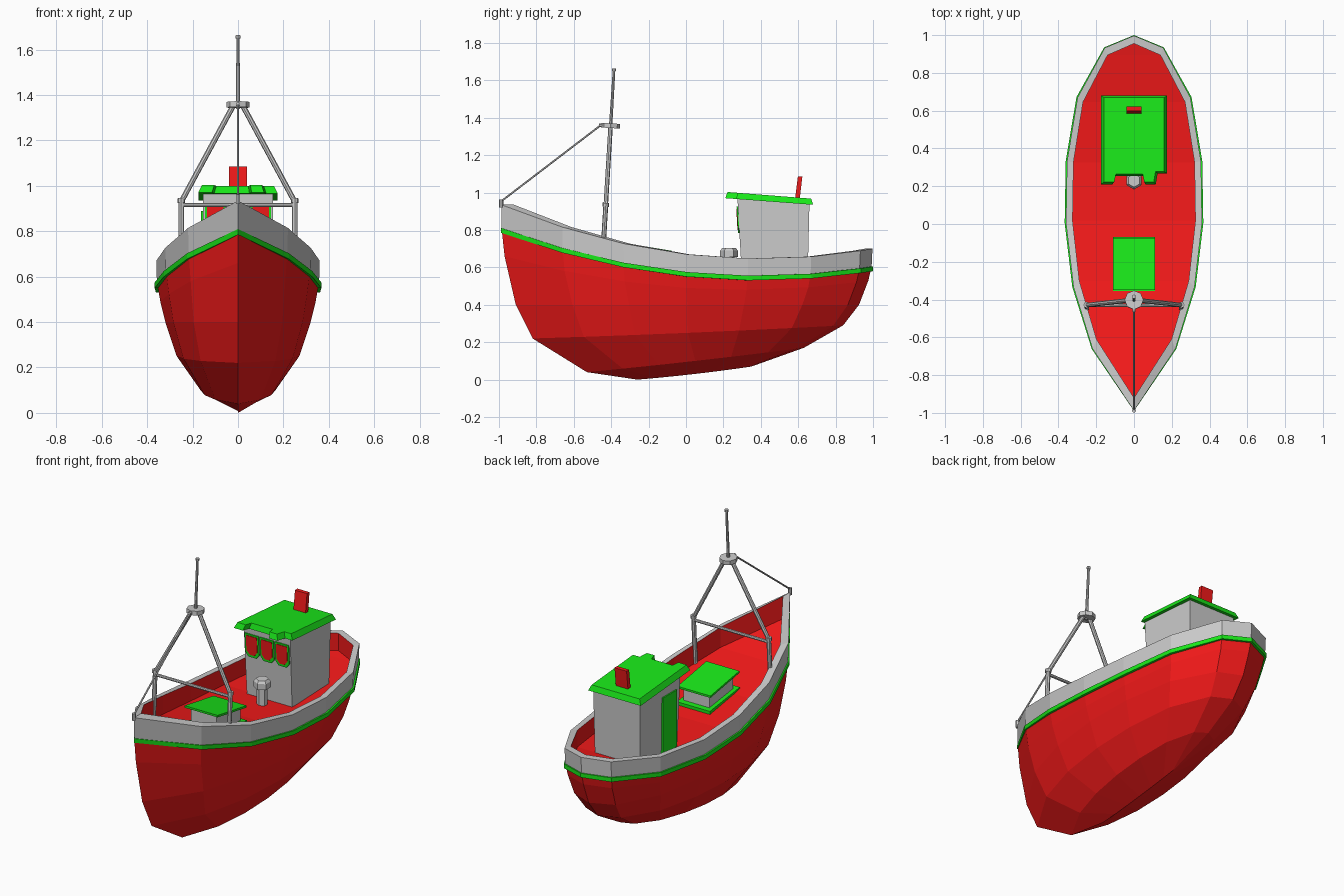
import bpy, bmesh
from mathutils import Vector

if "Cube" in bpy.data.objects:
    bpy.data.objects.remove(bpy.data.objects["Cube"])

COLOURS = {"red": (0.9, 0.01, 0.01, 1), "green": (0.01, 0.8, 0.01, 1)}
MATS = {}


def paint(obj, colour):
    if colour:
        if colour not in MATS:
            MATS[colour] = bpy.data.materials.new(colour)
            MATS[colour].diffuse_color = COLOURS[colour]
        obj.data.materials.append(MATS[colour])


def loft(name, rings, colour=None, caps=False):
    """Skin a stack of closed rings, optionally capping both ends."""
    bm = bmesh.new()
    rows = [[bm.verts.new(p) for p in r] for r in rings]
    n = len(rows[0])
    for a, b in zip(rows, rows[1:]):
        for i in range(n):
            j = (i + 1) % n
            bm.faces.new((a[i], a[j], b[j], b[i]))
    if caps:
        bm.faces.new(rows[0][::-1])
        bm.faces.new(rows[-1])
    bmesh.ops.remove_doubles(bm, verts=bm.verts, dist=1e-5)
    if caps:
        bmesh.ops.recalc_face_normals(bm, faces=bm.faces)
    me = bpy.data.meshes.new(name)
    bm.to_mesh(me)
    bm.free()
    obj = bpy.data.objects.new(name, me)
    bpy.context.collection.objects.link(obj)
    paint(obj, colour)
    return obj


def rod(name, p, q, r, sides=8, r2=None, colour=None):
    p, q = Vector(p), Vector(q)
    d = q - p
    bpy.ops.mesh.primitive_cone_add(vertices=sides, radius1=r, radius2=r if r2 is None else r2,
                                    depth=d.length, location=(p + q) / 2,
                                    rotation=d.to_track_quat('Z', 'Y').to_euler())
    bpy.context.object.name = name
    paint(bpy.context.object, colour)


def rect(hx, y0, y1, z):
    """Rectangle ring; z is a function of y."""
    return [(x, y, z(y)) for x, y in ((-hx, y0), (hx, y0), (hx, y1), (-hx, y1))]


# Plan shape of the boat: (position along length, fraction of half width)
PLAN = [(-1, 0), (-.67, .61), (-.34, .89), (0, 1), (.33, .985), (.67, .83), (.935, .43), (1, 0)]


def ring(y0, y1, w, zb, zm, zs, drop=0):
    """Boat-shaped ring with a curved height: bow, middle, stern."""
    a, b = (zb + zs) / 2 - zm, (zs - zb) / 2
    half = [(w * f, (y0 + y1) / 2 + t * (y1 - y0) / 2, zm + b * t + a * t * t - drop) for t, f in PLAN]
    return half + [(-x, y, z) for x, y, z in half[-2:0:-1]]


SHEER = (.81, .575, .605)
TOP = (.935, .67, .70)

# Hull from keel line up to the sheer
loft("hull", [ring(-.26, .35, 0, 0, .03, .07), ring(-.53, .63, .165, .04, .10, .17),
              ring(-.82, .84, .27, .22, .25, .29), ring(-.91, .925, .32, .40, .40, .40),
              ring(-.97, .975, .342, .66, .49, .53), ring(-.985, .99, .355, *SHEER, .01)], "red")

# Rubbing strake
loft("rub_rail", [ring(-.98, .98, .35, *SHEER, .025), ring(-.99, 1.0, .367, *SHEER, .025),
                  ring(-.99, 1.0, .367, *SHEER), ring(-.98, .98, .35, *SHEER)], "green")

# Bulwark with cap, its inner lining and the deck
inner = ring(-.92, .955, .325, *TOP)
deck = ring(-.92, .955, .325, *SHEER, .01)
loft("bulwark", [ring(-.985, .992, .357, *SHEER, .01), ring(-.988, .997, .36, *TOP), inner])
loft("deck", [inner, deck, [(0, y, z) for x, y, z in deck]], "red")

# Wheelhouse
eave = lambda y: .97 - .075 * (y - .21)
loft("cabin", [rect(.15, .30, .65, lambda y: .53), rect(.155, .275, .66, lambda y: eave(y) + .005)], caps=True)

# Roof with stepped front brow and sloped edges
OUT = [(-.175, .21), (-.115, .21), (-.105, .255), (.05, .255), (.06, .21), (.115, .21),
       (.125, .268), (.175, .268), (.175, .68), (-.175, .68)]
loft("cabin_roof", [[(x, y, eave(y)) for x, y in OUT],
                    [(x * .91, .45 + (y - .45) * .95, eave(y) + .033) for x, y in OUT]], "green", caps=True)


# Front windows: green frames with red panes, chamfered lower corners
def window(name, x, hw, z0, z1, out, colour):
    pts = [(x - hw, z1), (x - hw, z0 + .025), (x - hw + .02, z0),
           (x + hw - .02, z0), (x + hw, z0 + .025), (x + hw, z1)]
    wall = lambda z: .30 - .025 * (z - .53) / .43
    loft(name, [[(px, wall(pz) - o, pz) for px, pz in pts] for o in (-.01, out)], colour, caps=True)


for x in (-.1, 0, .1):
    window("window_frame", x, .046, .785, .925, .006, "green")
    window("window_pane", x, .036, .80, .915, .009, "red")

# Side door
loft("door", [rect(.008, .315, .45, lambda y: z) for z in (.55, .89)], "green", caps=True).location.x = -.154

# Funnel
loft("funnel", [rect(.04, .58, .605, lambda y: .94), rect(.04, .598, .622, lambda y: 1.085)], "red", caps=True)

# Hatch: base flange, box and sloping lid
lid = lambda y: .722 - .165 * (y + .35)
base = lambda y: .618 - .13 * (y + .35)
loft("hatch_base", [rect(.11, -.355, -.07, lambda y: base(y) + d) for d in (-.01, .016)], "green", caps=True)
loft("hatch_box", [rect(.085, -.325, -.10, base), rect(.085, -.325, -.10, lid)], caps=True)
loft("hatch_lid", [rect(.11, -.35, -.075, lambda y: lid(y) + d) for d in (0, .012)], "green", caps=True)

# Capstan
rod("capstan_post", (0, .23, .54), (0, .23, .66), .03, 6)
rod("capstan_head", (0, .23, .655), (0, .23, .69), .047, 6)
rod("capstan_cap", (0, .23, .69), (0, .23, .705), .047, 6, .035)

# Mast frame, leaning slightly aft
lean = lambda x, z: (x, -.44 + (z - .75) * .061, z)
for s in (-1, 1):
    rod("mast_leg", lean(s * .25, .60), lean(s * .25, .93), .013)
    rod("mast_leg_cap", lean(s * .25, .925), lean(s * .25, .945), .017)
    rod("mast_strut", lean(s * .25, .93), lean(s * .02, 1.355), .012)
rod("mast_crossbar", lean(-.25, .915), lean(.25, .915), .009)
rod("mast_collar", lean(0, 1.345), lean(0, 1.37), .05)
rod("mast_pole", lean(0, 1.34), lean(0, 1.65), .009, 8, .007)
rod("mast_knob", lean(0, 1.65), lean(0, 1.663), .011)

# Forestay with its bow fitting
rod("stay_bracket", (0, -.41, 1.357), (0, -.465, 1.36), .01, 6)
rod("forestay", (0, -.46, 1.357), (0, -.99, .952), .005, 6)
rod("bow_fitting", (0, -.988, .92), (0, -.988, .962), .011, 6)

for m in bpy.data.materials:
    if m.users and not m.is_grease_pencil:
        m.use_nodes = True
        m.node_tree.nodes["Principled BSDF"].inputs["Base Color"].default_value = m.diffuse_color
